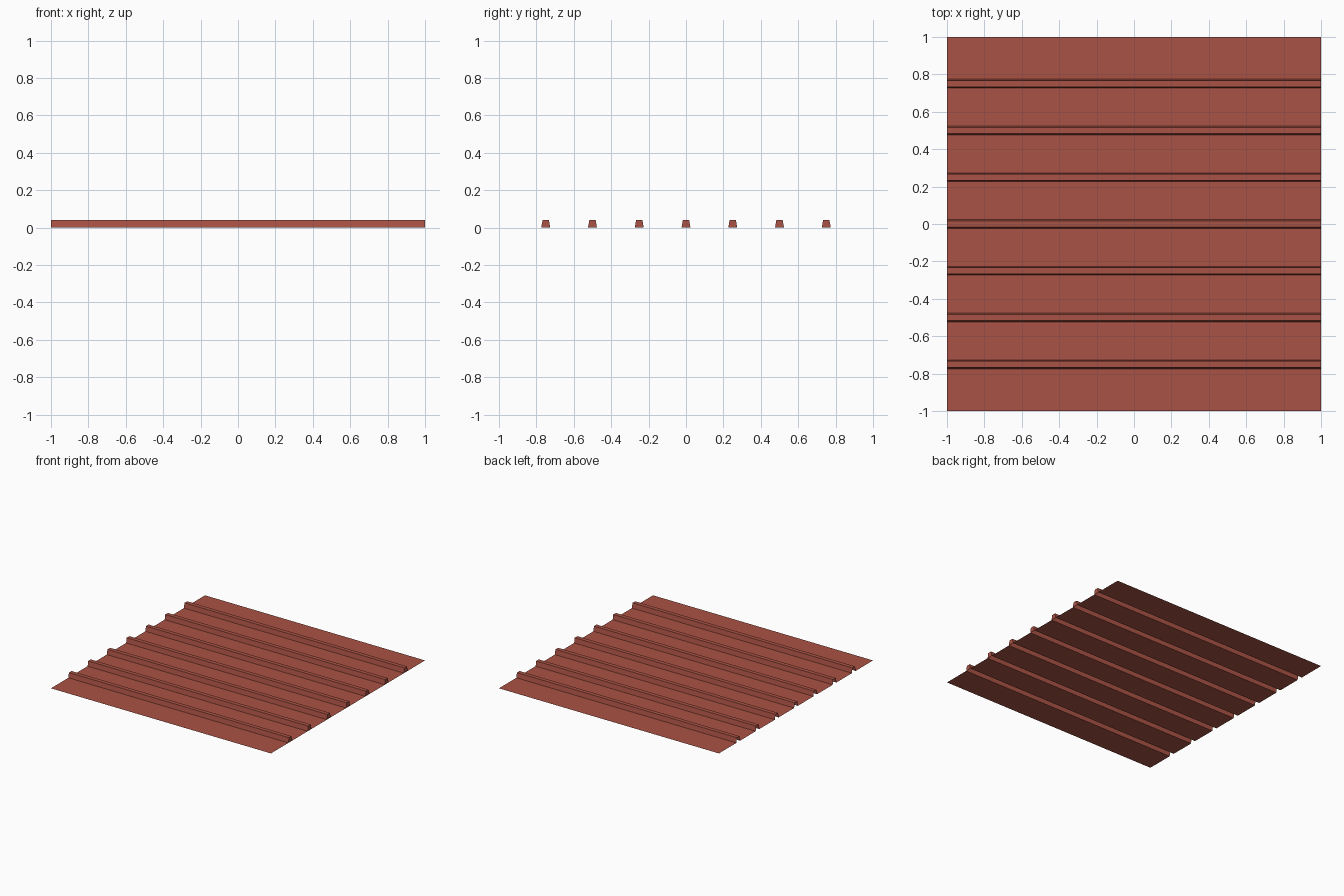
import bpy, bmesh

if "Cube" in bpy.data.objects:
    bpy.data.objects.remove(bpy.data.objects["Cube"])

RIB_Y = [-0.75 + 0.25 * i for i in range(7)]   # rib centres
BASE, TOP, HEIGHT = 0.024, 0.017, 0.04         # half widths and rib height

paint = bpy.data.materials.new("red_paint")
paint.diffuse_color = (0.40, 0.085, 0.058, 1)
paint.use_nodes = True
paint.node_tree.nodes["Principled BSDF"].inputs["Base Color"].default_value = paint.diffuse_color


def rib_section(y):
    return [(y - BASE, 0), (y - TOP, HEIGHT), (y + TOP, HEIGHT), (y + BASE, 0)]


# Sheet cross-section, running from front edge to back edge
profile = [(-1, 0)]
for y in RIB_Y:
    profile += rib_section(y)
profile.append((1, 0))

# Ribbed sheet: thin surface swept along x
bm = bmesh.new()
left = [bm.verts.new((-1, y, z)) for y, z in profile]
right = [bm.verts.new((1, y, z)) for y, z in profile]
for i in range(len(profile) - 1):
    bm.faces.new((left[i], right[i], right[i + 1], left[i + 1]))

# Closed rib ends on the right side only; the left ends stay open
for i in range(len(RIB_Y)):
    a = 1 + 4 * i
    bm.faces.new((right[a], right[a + 3], right[a + 2], right[a + 1]))

mesh = bpy.data.meshes.new("ribbed_roof_sheet")
bm.to_mesh(mesh)
bm.free()
mesh.materials.append(paint)
sheet = bpy.data.objects.new("ribbed_roof_sheet", mesh)
bpy.context.collection.objects.link(sheet)
